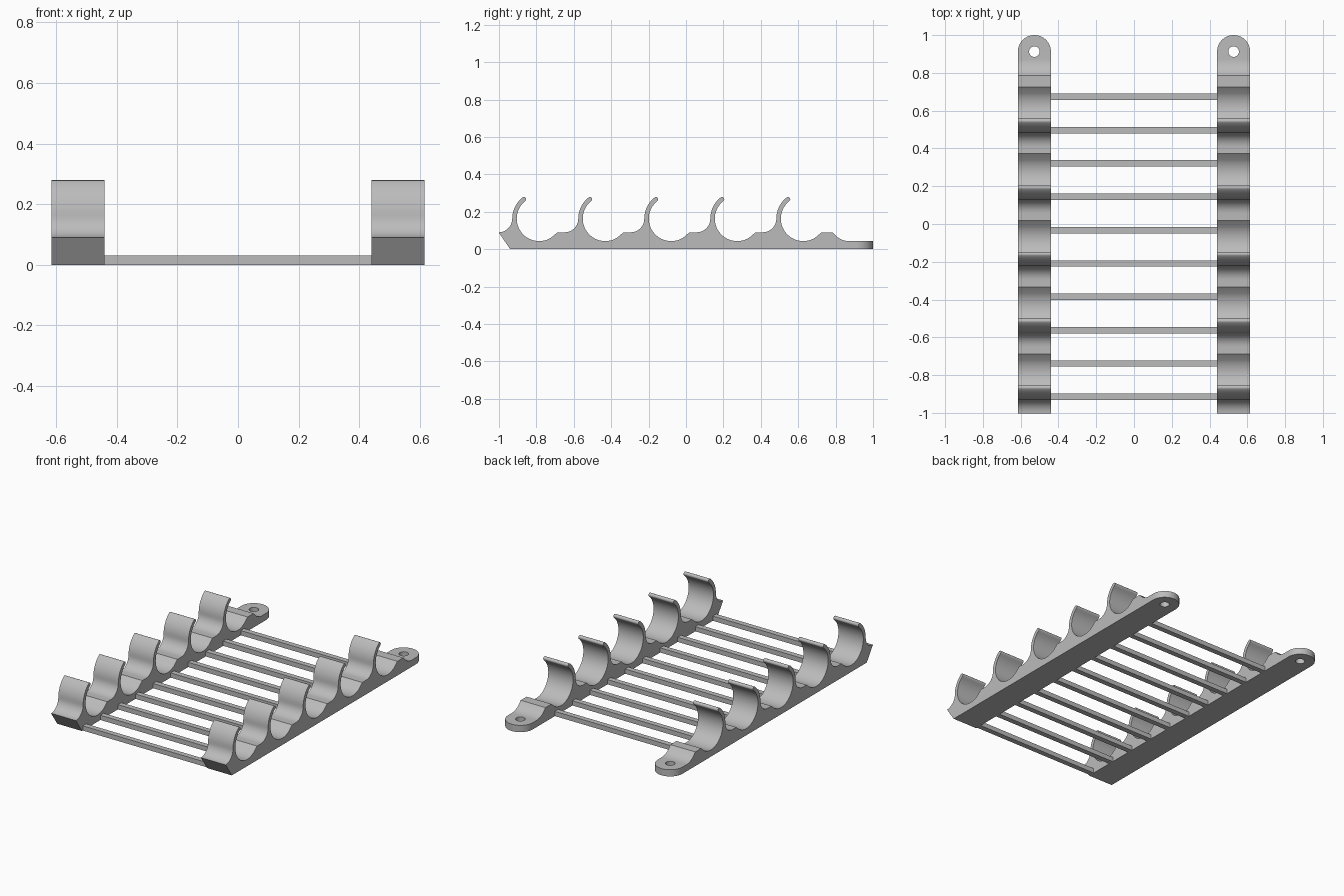
import bpy, bmesh
from math import sin, cos, radians
from mathutils import Vector

if "Cube" in bpy.data.objects:
    bpy.data.objects.remove(bpy.data.objects["Cube"], do_unlink=True)

grey = bpy.data.materials.new("grey plastic")
colour = (0.5, 0.5, 0.5, 1)
grey.diffuse_color = colour
grey.use_nodes = True
grey.node_tree.nodes["Principled BSDF"].inputs["Base Color"].default_value = colour

RAIL_X, HALF_W = 0.5275, 0.0875
PITCH, FIRST_Y, CRADLE_Z = 0.353, -0.785, 0.163
INNER, OUTER, FLAT_Z, TAB_Z = 0.12, 0.144, 0.09, 0.043
TAB_Y = 1 - HALF_W


def arc(cy, cz, r, start, end, steps):
    angles = [radians(start + (end - start) * i / steps) for i in range(steps + 1)]
    return [(cy + r * cos(a), cz + r * sin(a)) for a in angles]


def prism(name, points, direction):
    """Extrude a closed outline of 3D points along a direction."""
    bm = bmesh.new()
    face = bm.faces.new([bm.verts.new(p) for p in points])
    new = bmesh.ops.extrude_face_region(bm, geom=[face])["geom"]
    bmesh.ops.translate(bm, vec=Vector(direction),
                        verts=[v for v in new if isinstance(v, bmesh.types.BMVert)])
    bmesh.ops.recalc_face_normals(bm, faces=bm.faces)
    mesh = bpy.data.meshes.new(name)
    bm.to_mesh(mesh)
    bm.free()
    mesh.materials.append(grey)
    ob = bpy.data.objects.new(name, mesh)
    bpy.context.collection.objects.link(ob)
    return ob


def cut(ob, cutter, operation):
    mod = ob.modifiers.new("cut", 'BOOLEAN')
    mod.object, mod.operation, mod.solver = cutter, operation, 'EXACT'
    bpy.context.view_layer.objects.active = ob
    bpy.ops.object.modifier_apply(modifier=mod.name)
    bpy.data.objects.remove(cutter, do_unlink=True)


# Side profile: slanted front end, five hooks with cradles, then a thin tab
profile = [(-0.94, 0)]
fillet = CRADLE_Z - FLAT_Z
for i in range(5):
    y = FIRST_Y + i * PITCH
    profile += arc(y - OUTER - fillet, CRADLE_Z, fillet, -90, 0, 10)
    profile += arc(y, CRADLE_Z, OUTER, 180, 128, 9)[1:]
    mid, tip = (INNER + OUTER) / 2, radians(128)
    profile += arc(y + mid * cos(tip), CRADLE_Z + mid * sin(tip),
                   (OUTER - INNER) / 2, 128, -52, 8)[1:]
    profile += arc(y, CRADLE_Z, INNER, 128, 302, 30)[1:]
    profile.append((y + 0.098, FLAT_Z))
profile += [(0.785, FLAT_Z)]
profile += arc(0.872, TAB_Z + 0.1, 0.1, 222, 270, 8)
profile += [(1.0, TAB_Z), (1.0, 0)]

rail = prism("left_rail", [(-HALF_W, y, z) for y, z in profile], (2 * HALF_W, 0, 0))

# Rounded tab end and screw hole
rounded = [(-0.2, -1.1), (0.2, -1.1), (0.2, 0.86), (HALF_W, 0.86)]
rounded += arc(0, TAB_Y, HALF_W, 0, 180, 32) + [(-HALF_W, 0.86), (-0.2, 0.86)]
cut(rail, prism("plan_cutter", [(x, y, -0.1) for x, y in rounded], (0, 0, 0.6)), 'INTERSECT')
hole = arc(0, TAB_Y, 0.028, 0, 360, 32)[:-1]
cut(rail, prism("hole_cutter", [(x, y, -0.1) for x, y in hole], (0, 0, 0.3)), 'DIFFERENCE')

bpy.ops.object.select_all(action='DESELECT')
rail.select_set(True)
bpy.context.view_layer.objects.active = rail
bpy.ops.object.shade_smooth_by_angle(angle=radians(25))
rail.location.x = RAIL_X

# Matching rail on the other side
other = rail.copy()
other.name = "right_rail"
other.location.x = -RAIL_X
bpy.context.collection.objects.link(other)

# Ten cross bars joining the rails
reach = RAIL_X - HALF_W + 0.002
for i in range(10):
    y = -0.915 + i * 0.1765
    outline = [(-reach, y + s * 0.017, z) for s, z in ((-1, 0), (1, 0), (1, 0.03), (-1, 0.03))]
    prism(f"cross_bar_{i + 1}", outline, (2 * reach, 0, 0))
